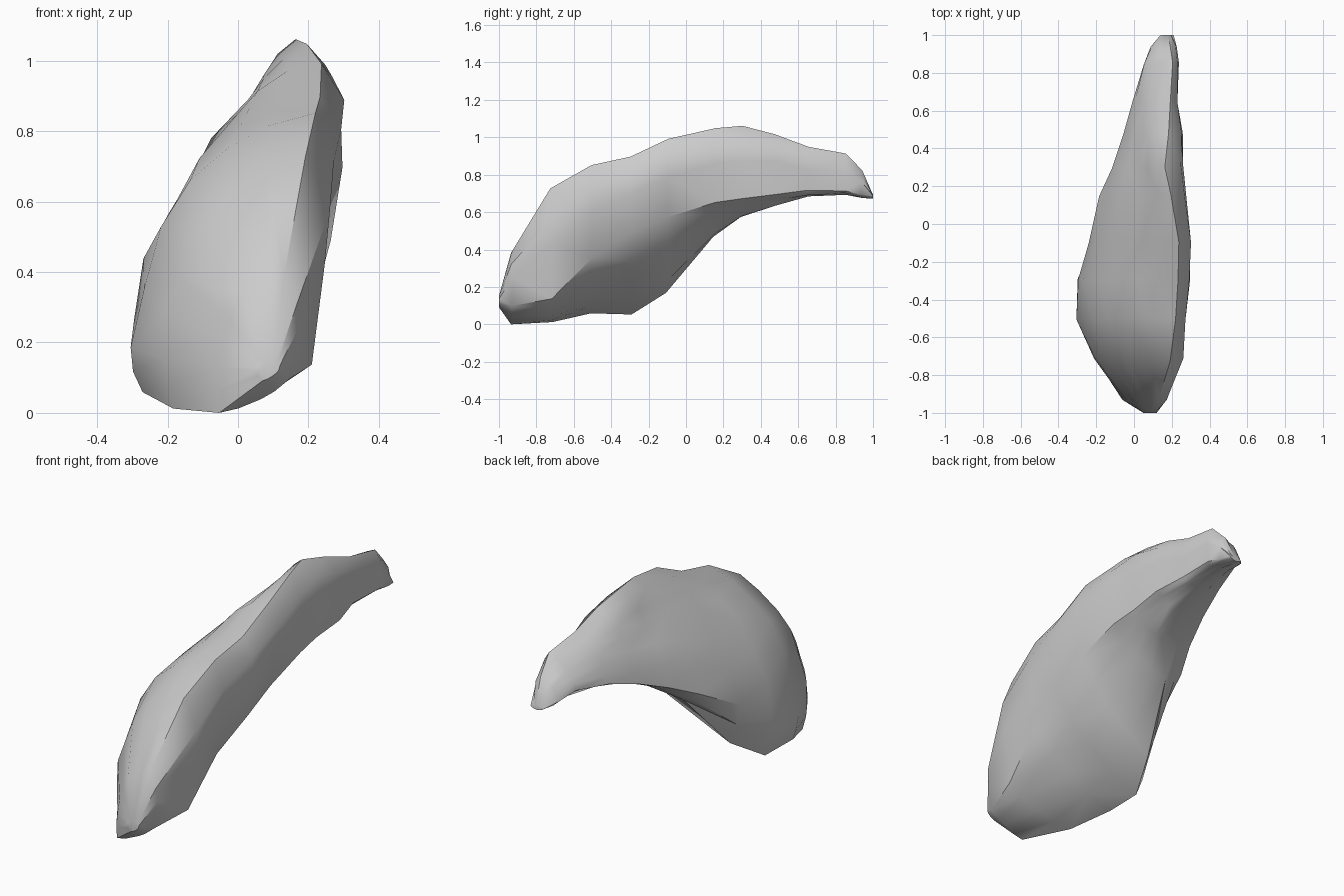
import bpy
import bmesh
import random
from mathutils import Vector

random.seed(4)

old = bpy.data.objects.get("Cube")
if old:
    bpy.data.objects.remove(old, do_unlink=True)


def make_material(name, grey):
    mat = bpy.data.materials.new(name)
    mat.use_nodes = True
    colour = (grey, grey, grey, 1)
    mat.diffuse_color = colour
    shader = mat.node_tree.nodes["Principled BSDF"]
    shader.inputs["Base Color"].default_value = colour
    shader.inputs["Roughness"].default_value = 0.8
    return mat


# Cross-sections along the stone, each a tilted slab:
# y, then x and z of the ridge, shoulder, left edge, keel and right edge
SECTIONS = [
    (-1, .1, .16, .07, .15, .05, .13, .07, .1, .12, .13),
    (-.93, .13, .4, .01, .34, -.06, .14, -.05, .01, .17, .11),
    (-.72, .2, .73, -.12, .52, -.21, .16, -.18, .03, .25, .15),
    (-.5, .22, .85, -.13, .68, -.3, .2, -.27, .07, .26, .37),
    (-.3, .23, .91, -.1, .74, -.3, .28, -.25, .06, .3, .49),
    (-.1, .24, 1, -.01, .86, -.24, .39, -.19, .17, .3, .59),
    (.15, .2, 1.06, .02, .89, -.19, .53, -.08, .47, .28, .67),
    (.3, .17, 1.07, .03, .9, -.12, .61, .06, .575, .27, .69),
    (.48, .19, 1.03, .04, .89, -.05, .68, .13, .645, .26, .71),
    (.65, .19, .96, .06, .86, -.01, .73, .15, .69, .23, .72),
    (.85, .2, .92, .1, .85, .05, .75, .16, .7, .24, .72),
    (.94, .19, .83, .12, .79, .09, .72, .15, .69, .23, .7),
    (1, .18, .7, .15, .7, .14, .69, .17, .68, .21, .69),
]


def arc(start, end, bulge, steps):
    """Points from start up to, not including, end, bowed to the right."""
    span = end - start
    side = Vector((span.y, -span.x))
    for i in range(steps):
        t = i / steps
        yield start + span * t + side * bulge * 4 * t * (1 - t)


def outline(section):
    y, *values = section
    ridge, shoulder, left, keel, right = (
        Vector(pair) for pair in zip(values[::2], values[1::2]))
    flank = Vector((right.x, (ridge.y + right.y) / 2))
    right.x -= (right.x - keel.x) * .08
    points = []
    # Counter-clockwise: underside, right flank, broad upper face, left edge
    for start, end, bulge, steps in ((keel, right, .08, 4), (right, flank, .05, 1),
                                     (flank, ridge, .12, 2), (ridge, shoulder, .08, 3),
                                     (shoulder, left, .07, 3), (left, keel, .06, 2)):
        points.extend(arc(start, end, bulge, steps))
    return [Vector((p.x, y, p.y)) for p in points]


def roughen(point, width):
    amount = min(.01, width * .03)
    return point + Vector((random.uniform(-amount, amount),
                           random.uniform(-amount, amount),
                           random.uniform(-amount, amount)))


# Chipped stone body, lofted from one section to the next
bm = bmesh.new()
rings = []
for index, section in enumerate(SECTIONS):
    is_end = index in (0, len(SECTIONS) - 1)
    width = section[9] - section[5]
    ring = []
    for point in outline(section):
        ring.append(bm.verts.new(point if is_end else roughen(point, width)))
    rings.append(ring)

for near, far in zip(rings, rings[1:]):
    count = len(near)
    for i in range(count):
        j = (i + 1) % count
        bm.faces.new((near[i], near[j], far[j], far[i]))
bm.faces.new(rings[0])
bm.faces.new(rings[-1])

bmesh.ops.triangulate(bm, faces=bm.faces[:])
bmesh.ops.recalc_face_normals(bm, faces=bm.faces[:])

# Rest the lowest point on the ground
lowest = min(v.co.z for v in bm.verts)
bmesh.ops.translate(bm, verts=bm.verts[:], vec=(0, 0, -lowest))

mesh = bpy.data.meshes.new("stone_body")
bm.to_mesh(mesh)
bm.free()
mesh.materials.append(make_material("plain grey", .6))
stone = bpy.data.objects.new("stone_body", mesh)
bpy.context.collection.objects.link(stone)

# Smooth shading that keeps the chipped edges crisp
bpy.ops.object.select_all(action="DESELECT")
stone.select_set(True)
bpy.context.view_layer.objects.active = stone
bpy.ops.object.shade_smooth_by_angle(angle=.7)
